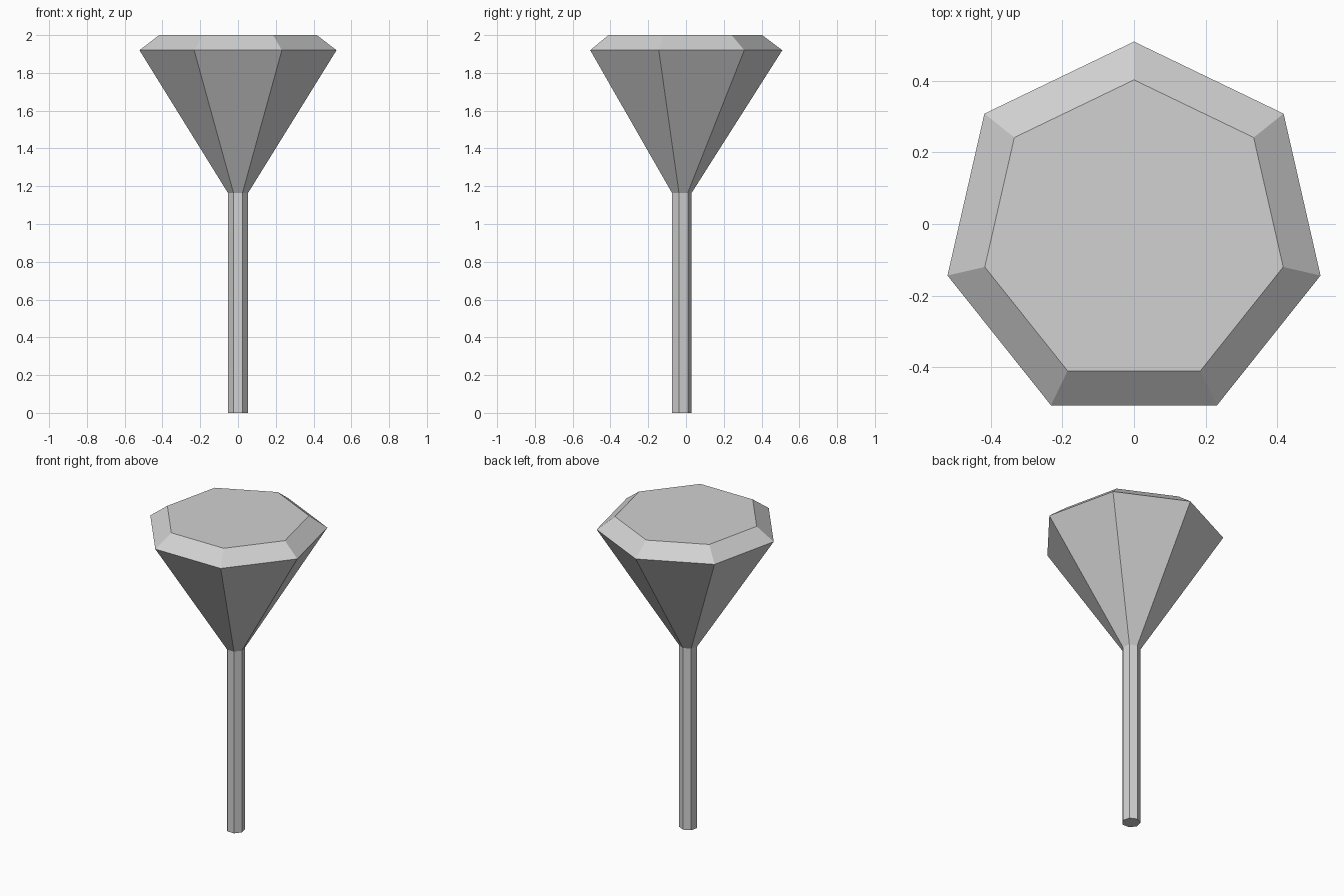
import bpy, bmesh, math

if "Cube" in bpy.data.objects:
    bpy.data.objects.remove(bpy.data.objects["Cube"])

SIDES = 7
CENTRE_Y = -0.025

grey = bpy.data.materials.new("light_grey")
grey.diffuse_color = (0.64, 0.64, 0.64, 1)
grey.use_nodes = True
grey.node_tree.nodes["Principled BSDF"].inputs["Base Color"].default_value = grey.diffuse_color


def loft(name, rings, cap_bottom, cap_top):
    """Flat-shaded seven-sided solid through (radius, z) rings, one corner facing +y."""
    bm = bmesh.new()
    loops = []
    for radius, z in rings:
        angles = [math.pi / 2 + 2 * math.pi * i / SIDES for i in range(SIDES)]
        loops.append([bm.verts.new((radius * math.cos(a),
                                    CENTRE_Y + radius * math.sin(a), z)) for a in angles])
    for low, high in zip(loops, loops[1:]):
        for i in range(SIDES):
            j = (i + 1) % SIDES
            bm.faces.new((low[i], low[j], high[j], high[i]))
    if cap_bottom:
        bm.faces.new(loops[0][::-1])
    if cap_top:
        bm.faces.new(loops[-1])
    mesh = bpy.data.meshes.new(name)
    bm.to_mesh(mesh)
    bm.free()
    mesh.materials.append(grey)
    obj = bpy.data.objects.new(name, mesh)
    bpy.context.collection.objects.link(obj)
    return obj


# Slim straight stem
loft("stem", [(0.055, 0.0), (0.055, 1.165)], True, False)
# Flared head with a bevelled rim and flat top
loft("flared_head", [(0.055, 1.165), (0.535, 1.92), (0.428, 2.0)], False, True)
